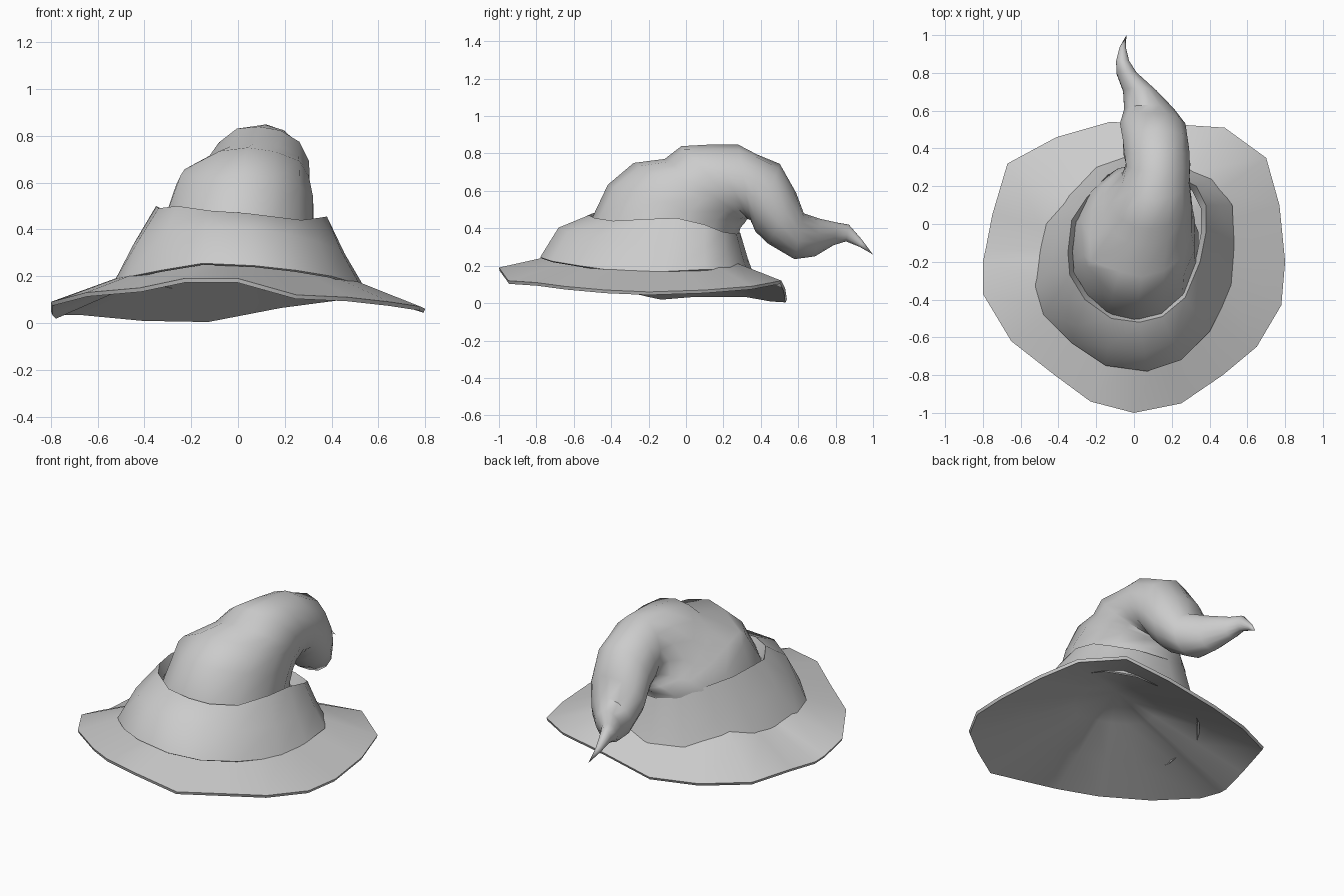
import bpy, bmesh, math, random
from mathutils import Vector

random.seed(4)
if "Cube" in bpy.data.objects:
    bpy.data.objects.remove(bpy.data.objects["Cube"])

felt = bpy.data.materials.new("grey_felt")
felt.use_nodes = True
GREY = (0.6, 0.6, 0.6, 1)
felt.diffuse_color = GREY
felt.node_tree.nodes["Principled BSDF"].inputs["Base Color"].default_value = GREY


def loft(name, rings, tip=None, thickness=0.0, smooth_angle=45):
    """Skin a stack of closed rings, optionally ending in a single point."""
    bm = bmesh.new()
    loops = [[bm.verts.new(p) for p in ring] for ring in rings]
    count = len(loops[0])
    for low, high in zip(loops, loops[1:]):
        for i in range(count):
            j = (i + 1) % count
            bm.faces.new((low[i], low[j], high[j], high[i]))
    if tip:
        end = bm.verts.new(tip)
        for i in range(count):
            bm.faces.new((loops[-1][i], loops[-1][(i + 1) % count], end))
    mesh = bpy.data.meshes.new(name)
    bm.to_mesh(mesh)
    bm.free()
    mesh.materials.append(felt)
    obj = bpy.data.objects.new(name, mesh)
    bpy.context.collection.objects.link(obj)
    bpy.ops.object.select_all(action="DESELECT")
    obj.select_set(True)
    bpy.context.view_layer.objects.active = obj
    if thickness:
        shell = obj.modifiers.new("thickness", "SOLIDIFY")
        shell.thickness = thickness
        shell.offset = -1
        bpy.ops.object.modifier_apply(modifier=shell.name)
    bpy.ops.object.shade_smooth_by_angle(angle=math.radians(smooth_angle))


# Brim: wavy outline rising as a shallow closed cone under the crown
brim_edge = [
    (0, -1, .19), (.25, -.95, .12), (.47, -.8, .11), (.65, -.65, .09), (.78, -.43, .07),
    (.8, -.2, .06), (.77, .1, .07), (.7, .35, .09), (.48, .51, .12), (.18, .53, .08),
    (-.13, .54, .02), (-.41, .46, .025), (-.67, .32, .05), (-.75, .05, .05),
    (-.785, -.13, .035), (-.8, -.2, .05), (-.8, -.37, .09), (-.65, -.62, .13),
    (-.42, -.8, .15), (-.23, -.94, .19)]
peak = Vector((0, -.15, .38))
brim_rings = [[Vector(p).lerp(peak, t) for p in brim_edge] for t in (0, .35, .7)]
loft("brim", brim_rings, tip=peak, thickness=.018)

# Band: wide wrap around the crown, folded in at its rim
band_foot = [
    (.07, -.78, .245), (.25, -.72, .225), (.4, -.57, .2), (.52, -.33, .165),
    (.53, -.1, .17), (.52, .1, .18), (.42, .24, .175), (.25, .33, .16),
    (0, .37, .13), (-.2, .3, .13), (-.35, .15, .165), (-.47, 0, .16),
    (-.53, -.33, .175), (-.48, -.48, .195), (-.33, -.63, .225), (-.15, -.75, .255)]
band_rim = [
    (.03, -.52, .47), (.15, -.49, .455), (.27, -.39, .44), (.35, -.2, .45),
    (.38, -.05, .455), (.38, .1, .42), (.33, .2, .38), (.2, .27, .37),
    (0, .29, .375), (-.14, .26, .4), (-.25, .14, .46), (-.33, .02, .49),
    (-.35, -.15, .5), (-.34, -.27, .49), (-.26, -.4, .5), (-.12, -.5, .48)]
band_belly = []
for foot, rim in zip(map(Vector, band_foot), map(Vector, band_rim)):
    front = max(0, -(foot.y + .2)) / .57
    belly = foot.lerp(rim, .5 - .12 * front)
    belly.z = foot.z + (rim.z - foot.z) * (.45 + .25 * front)
    band_belly.append(belly)
band_fold = [(x * .93, -.12 + (y + .12) * .93, z - .07) for x, y, z in band_rim]
loft("band", [band_foot, band_belly, band_rim, band_fold], thickness=.012)

# Crown: each section is (outer y, z, inner y, z, middle x, half width)
crown_sections = [
    (-.53, .36, .27, .28, 0, .35),
    (-.5, .46, .28, .36, 0, .33),
    (-.41, .63, .3, .4, .02, .31),
    (-.28, .75, .32, .43, .04, .275),
    (-.12, .775, .325, .44, .07, .24),
    (-.03, .845, .33, .45, .09, .215),
    (.13, .85, .335, .45, .115, .185),
    (.28, .845, .345, .44, .125, .175),
    (.38, .8, .36, .41, .12, .175),
    (.5, .74, .37, .38, .115, .175),
    (.59, .59, .44, .32, .1, .175),
    (.63, .48, .58, .235, .08, .135),
    (.72, .45, .69, .25, .03, .09),
    (.81, .43, .79, .31, -.04, .055),
    (.87, .42, .855, .33, -.06, .035),
    (.94, .34, .93, .3, -.06, .017)]
SIDES = 14
pinch = Vector((-.25, -.21, .645))  # crumpled fold on the crown's right side
crown_rings = []
for n, (oy, oz, iy, iz, mid_x, half) in enumerate(crown_sections):
    middle = Vector((mid_x, (oy + iy) / 2, (oz + iz) / 2))
    outward = Vector((0, oy - iy, oz - iz)) / 2
    dent = .03 if 1 < n < 11 else 0
    ring = []
    for i in range(SIDES):
        a = math.tau * (i + .5) / SIDES
        crumple = 1 + random.uniform(-dent, dent)
        side = Vector((half * math.cos(a), 0, 0))
        point = middle + (side - outward * math.sin(a)) * crumple
        pull = min(.9, max(0, 1.5 * (1 - (point - pinch).length / .19)))
        ring.append(point.lerp(pinch, pull))
    crown_rings.append(ring)
loft("crown", crown_rings, tip=(-.04, 1, .26), smooth_angle=50)
